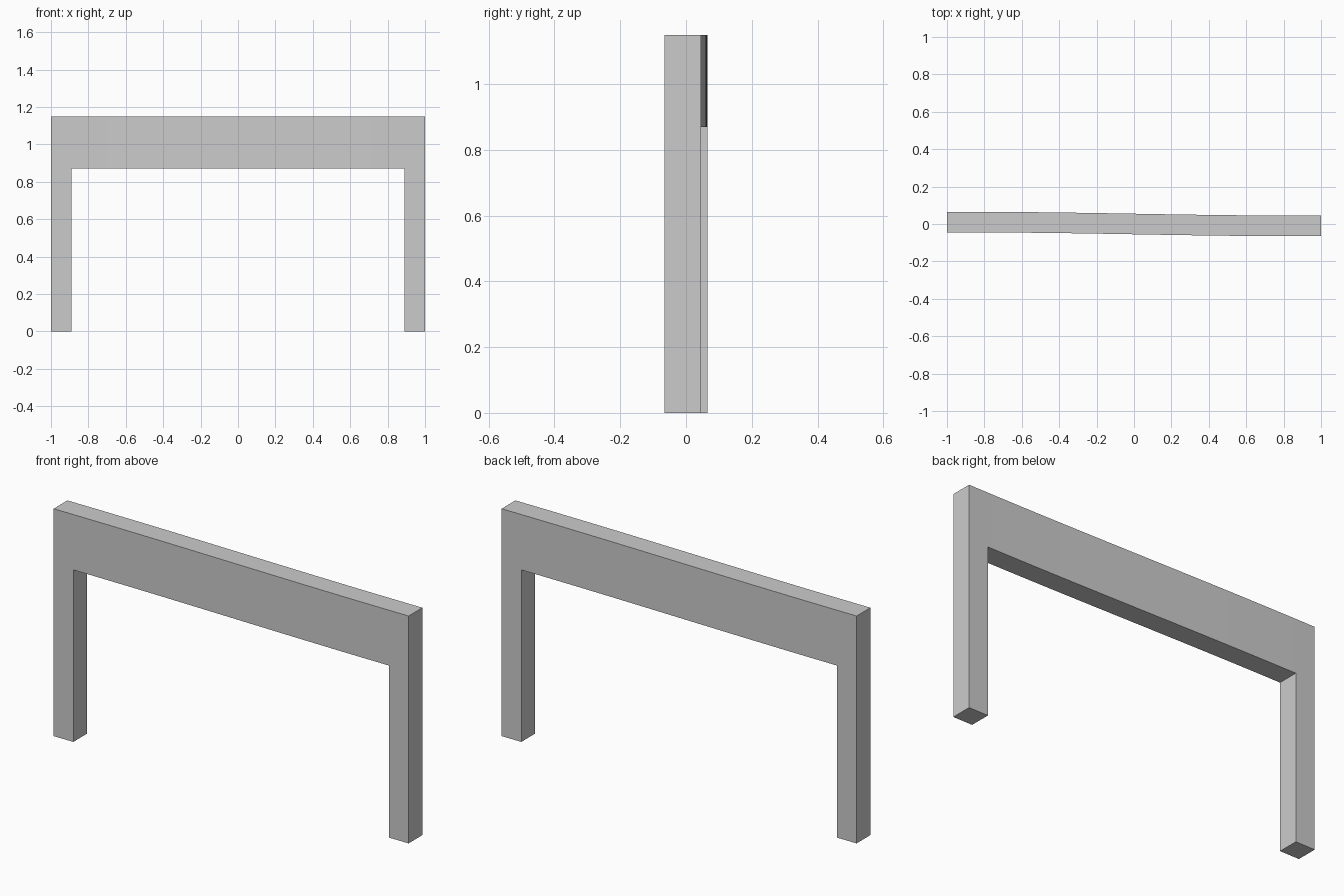
import bpy
import bmesh
import math

if "Cube" in bpy.data.objects:
    bpy.data.objects.remove(bpy.data.objects["Cube"])

HALF = 0.055      # half of the square leg section
SHIFT = 0.01      # sideways offset of each leg
INNER = 0.89      # inner face of the legs
TOP, UNDER = 1.15, 0.87


def finish(bm, name):
    bmesh.ops.recalc_face_normals(bm, faces=bm.faces)
    mesh = bpy.data.meshes.new(name)
    bm.to_mesh(mesh)
    bm.free()
    obj = bpy.data.objects.new(name, mesh)
    bpy.context.collection.objects.link(obj)
    return obj


# Two square legs, full height
for name, side in (("left_leg", -1), ("right_leg", 1)):
    bm = bmesh.new()
    bmesh.ops.create_cube(bm, size=1)
    bmesh.ops.scale(bm, vec=(1 - INNER, 2 * HALF, TOP), verts=bm.verts)
    bmesh.ops.translate(bm, vec=(side * (1 + INNER) / 2, -side * SHIFT, TOP / 2),
                        verts=bm.verts)
    finish(bm, name)

# Top beam: rectangular section swept along a gentle S-curve, open where it meets the legs
bm = bmesh.new()
steps = 20
rings = []
for i in range(steps + 1):
    t = i / steps
    x = INNER * (2 * t - 1)
    y = SHIFT * math.cos(math.pi * t)
    rings.append([bm.verts.new((x, y + dy, z)) for dy, z in
                  ((-HALF, UNDER), (HALF, UNDER), (HALF, TOP), (-HALF, TOP))])
for a, b in zip(rings, rings[1:]):
    for k in range(4):
        n = (k + 1) % 4
        bm.faces.new((a[k], a[n], b[n], b[k]))
beam = finish(bm, "top_beam")
bpy.context.view_layer.objects.active = beam
beam.select_set(True)
bpy.ops.object.shade_smooth_by_angle(angle=math.radians(30))
